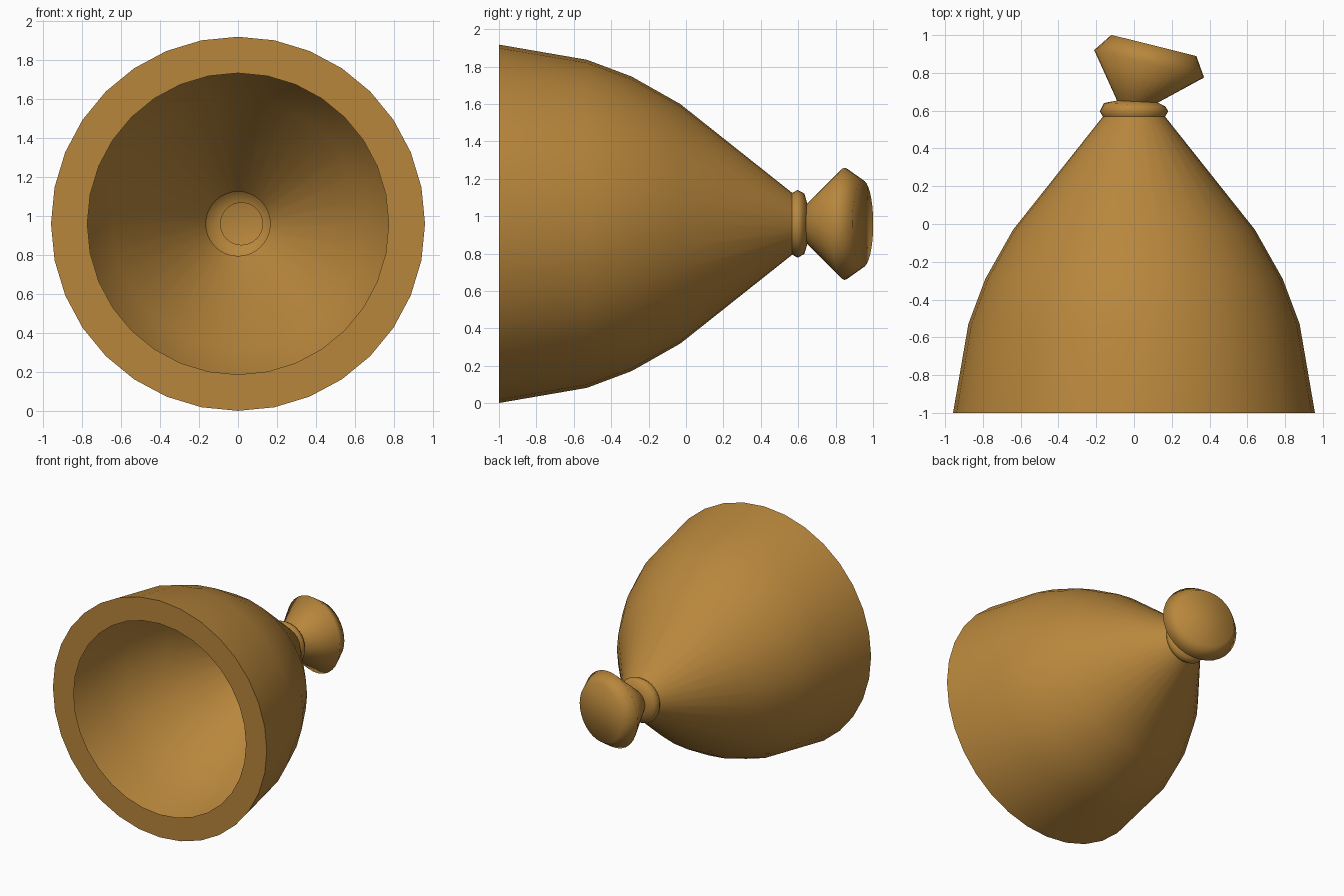
import bpy, bmesh
from math import sin, cos, pi, radians

if "Cube" in bpy.data.objects:
    bpy.data.objects.remove(bpy.data.objects["Cube"])

SIDES = 32
CZ = 0.959  # height of the long axis

mat = bpy.data.materials.new("golden_brown")
mat.diffuse_color = (0.48, 0.24, 0.045, 1)
mat.use_nodes = True
mat.node_tree.nodes["Principled BSDF"].inputs["Base Color"].default_value = mat.diffuse_color


def loft(name, loops, smooth_angle, cap=False):
    """Skin circles given as (centre x, centre y, radius, tilt about z)."""
    bm = bmesh.new()
    rings = []
    for cx, cy, r, tilt in loops:
        t = radians(tilt)
        ring = []
        for i in range(SIDES):
            a = 2 * pi * i / SIDES
            u = r * sin(a)
            ring.append(bm.verts.new((cx + u * cos(t), cy + u * sin(t), CZ + r * cos(a))))
        rings.append(ring)
    for a, b in zip(rings, rings[1:]):
        for i in range(SIDES):
            j = (i + 1) % SIDES
            bm.faces.new((a[i], a[j], b[j], b[i]))
    if cap:
        bm.faces.new(rings[-1])
    me = bpy.data.meshes.new(name)
    bm.to_mesh(me)
    bm.free()
    me.materials.append(mat)
    ob = bpy.data.objects.new(name, me)
    bpy.context.collection.objects.link(ob)
    bpy.ops.object.select_all(action='DESELECT')
    ob.select_set(True)
    bpy.context.view_layer.objects.active = ob
    bpy.ops.object.shade_smooth_by_angle(angle=radians(smooth_angle))
    return ob


# Hollow sack body with a flat rim at the open end
loft("sack_body", [
    (0, -1.0, 0.772, 0),
    (0, -1.0, 0.958, 0),
    (0, -0.53, 0.877, 0),
    (0, -0.29, 0.787, 0),
    (0, -0.03, 0.64, 0),
    (0, 0.568, 0.165, 0),
], 60)

# Rounded band that ties the neck
loft("neck_band", [
    (0, 0.568, 0.165, 0),
    (0, 0.597, 0.181, 0),
    (0.003, 0.632, 0.162, -3),
    (0.018, 0.648, 0.108, -3),
], 100)

# Flared, tilted tuft behind the band
loft("tilted_tuft", [
    (0.018, 0.648, 0.108, -3),
    (0.08, 0.848, 0.30, -14),
    (0.105, 0.945, 0.232, -14),
], 100, cap=True)
